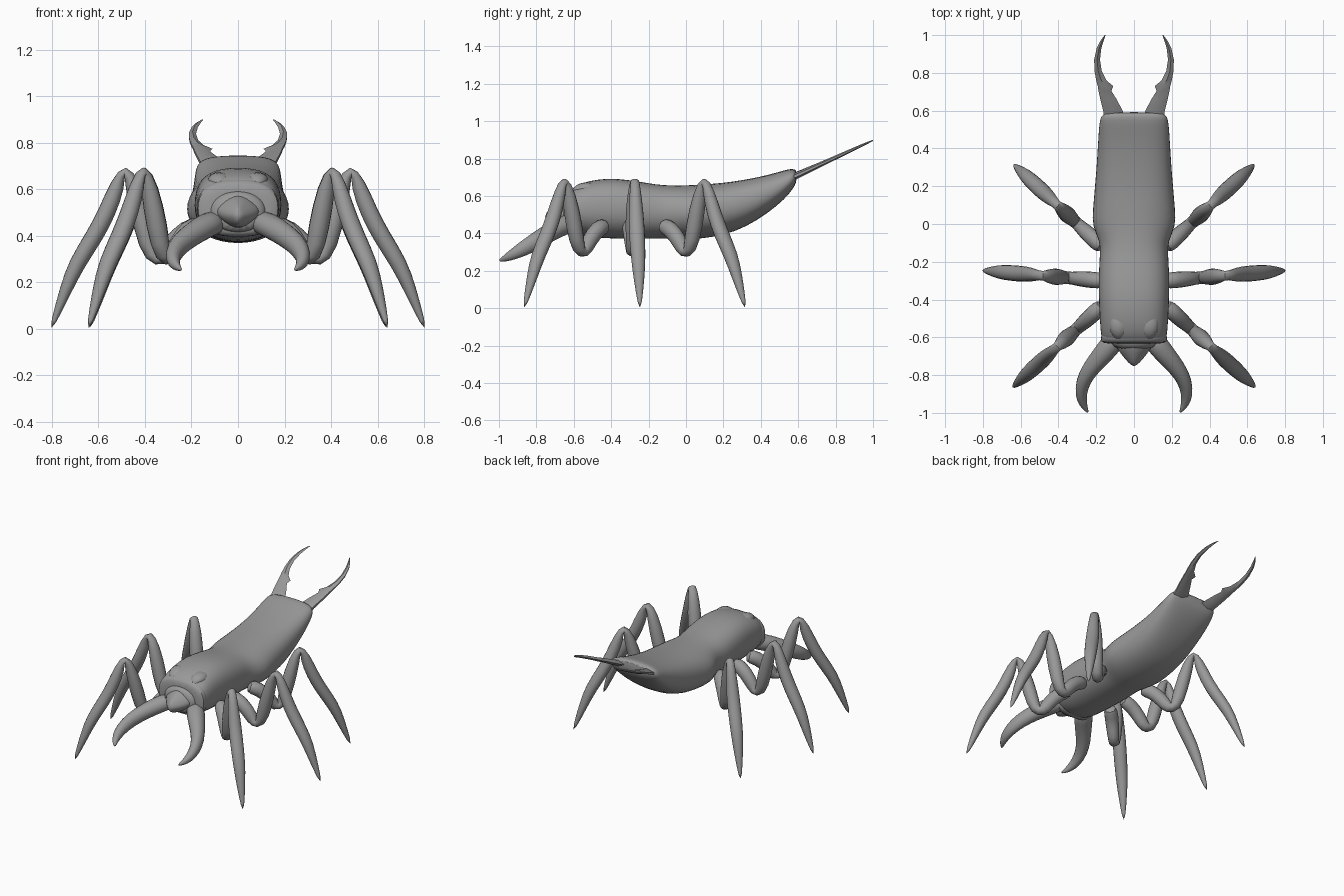
import bpy, bmesh, math
from mathutils import Vector

grey = bpy.data.materials.new("grey_shell")
grey.diffuse_color = (0.32, 0.32, 0.32, 1)


def finish(name, rings, subdiv=1, angle=60):
    """Skin a list of closed rings into a capped, smooth object."""
    bm = bmesh.new()
    vr = [[bm.verts.new(p) for p in r] for r in rings]
    n = len(vr[0])
    for a, b in zip(vr, vr[1:]):
        for i in range(n):
            bm.faces.new((a[i], a[(i + 1) % n], b[(i + 1) % n], b[i]))
    bm.faces.new(vr[0][::-1])
    bm.faces.new(vr[-1])
    bmesh.ops.recalc_face_normals(bm, faces=bm.faces)
    me = bpy.data.meshes.new(name)
    bm.to_mesh(me)
    bm.free()
    me.materials.append(grey)
    ob = bpy.data.objects.new(name, me)
    bpy.context.collection.objects.link(ob)
    bpy.ops.object.select_all(action='DESELECT')
    ob.select_set(True)
    bpy.context.view_layer.objects.active = ob
    if subdiv:
        ob.modifiers.new("smooth", 'SUBSURF').levels = subdiv
        ob.modifiers["smooth"].render_levels = subdiv
    bpy.ops.object.shade_smooth_by_angle(angle=math.radians(angle))
    return ob


def section(y, w, zb, zt, top, low=None, n=20):
    """Rounded-box cross-section with separate squareness above and below."""
    zm = (zb + zt) / 2
    ring = []
    for i in range(n):
        t = 2 * math.pi * i / n
        c, s = math.cos(t), math.sin(t)
        power = top if s > 0 else (low or top)
        x = math.copysign(abs(c) ** (2 / power), c) * w
        h = math.copysign(abs(s) ** (2 / power), s)
        ring.append(Vector((x, y, zm + h * (zt - zb) / 2)))
    return ring


def limb(name, pts, side, n=8, subdiv=1):
    """Tapered tube through (x, y, z, radius across, radius upright)."""
    P = [Vector((p[0] * side, p[1], p[2])) for p in pts]
    rings = []
    for i, p in enumerate(P):
        t = (P[min(i + 1, len(P) - 1)] - P[max(i - 1, 0)]).normalized()
        radial = Vector((P[-1].x - P[0].x, P[-1].y - P[0].y, 0)).normalized()
        u = radial.cross(Vector((0, 0, 1)))
        u = (u - t * u.dot(t)).normalized()
        v = t.cross(u)
        a, b = pts[i][3], pts[i][4]
        rings.append([p + u * a * math.cos(k * 2 * math.pi / n)
                      + v * b * math.sin(k * 2 * math.pi / n) for k in range(n)])
    return finish(name, rings, subdiv)


# Thorax and abdomen: y, half width, bottom, top, squareness above and below
body = [(-0.635, 0.145, 0.43, 0.61, 2.6, 2.2), (-0.615, 0.172, 0.405, 0.64, 2.6, 2.2),
        (-0.56, 0.18, 0.385, 0.672, 2.6, 2.2), (-0.48, 0.184, 0.375, 0.69, 2.6, 2.2),
        (-0.38, 0.189, 0.37, 0.698, 2.6, 2.2), (-0.25, 0.189, 0.37, 0.679, 2.5, 2.2),
        (-0.16, 0.182, 0.37, 0.663, 2.4, 2.2), (-0.09, 0.182, 0.37, 0.658, 2.3, 2.1),
        (-0.01, 0.226, 0.365, 0.658, 2.1, 2.0), (0.08, 0.22, 0.37, 0.663, 2.3, 2.1),
        (0.2, 0.209, 0.388, 0.671, 2.5, 2.2), (0.32, 0.199, 0.432, 0.689, 2.6, 2.3),
        (0.44, 0.192, 0.508, 0.713, 2.7, 2.3), (0.53, 0.186, 0.585, 0.74, 2.7, 2.3),
        (0.57, 0.178, 0.635, 0.748, 2.7, 2.3), (0.593, 0.155, 0.675, 0.738, 2.5, 2.3)]
finish("body", [section(*b) for b in body])

# Collar behind the head
finish("collar", [section(y, w, b, t, 2.6) for y, w, b, t in
                  [(-0.635, 0.15, 0.42, 0.61), (-0.625, 0.178, 0.40, 0.635),
                   (-0.59, 0.178, 0.39, 0.65), (-0.55, 0.16, 0.40, 0.65)]])

# Head and pointed beak
finish("head", [section(y, w, b, t, 2.1) for y, w, b, t in
                [(-0.58, 0.14, 0.41, 0.61), (-0.64, 0.12, 0.415, 0.59),
                 (-0.665, 0.09, 0.42, 0.575)]])
finish("beak", [section(y, w, b, t, 1.5, n=12) for y, w, b, t in
                [(-0.62, 0.115, 0.43, 0.59), (-0.66, 0.095, 0.43, 0.575),
                 (-0.71, 0.055, 0.435, 0.545), (-0.755, 0.01, 0.465, 0.51)]])

# Leg paths: distance outwards along the leg, height, two radii
leg_shape = [(0.0, 0.445, 0.048, 0.05), (0.11, 0.425, 0.048, 0.05),
             (0.21, 0.36, 0.045, 0.047), (0.275, 0.295, 0.036, 0.043),
             (0.335, 0.30, 0.036, 0.043), (0.39, 0.44, 0.052, 0.049),
             (0.455, 0.61, 0.043, 0.041), (0.512, 0.702, 0.022, 0.026),
             (0.56, 0.62, 0.034, 0.038), (0.63, 0.50, 0.045, 0.042),
             (0.71, 0.40, 0.047, 0.042), (0.83, 0.28, 0.044, 0.04),
             (0.90, 0.17, 0.034, 0.03), (1.0, -0.005, 0.008, 0.009)]
legs = {"front_leg": ((0.16, -0.425), (0.645, -0.867)),
        "middle_leg": ((0.15, -0.302), (0.805, -0.246)),
        "rear_leg": ((0.16, -0.13), (0.64, 0.318))}

for side, tag in ((1, "right"), (-1, "left")):
    for name, (a, b) in legs.items():
        pts = [(a[0] + (b[0] - a[0]) * d, a[1] + (b[1] - a[1]) * d, z, r, q)
               for d, z, r, q in leg_shape]
        limb(name + "_" + tag, pts, side)

    # Curved jaw
    limb("jaw_" + tag,
         [(0.08, -0.58, 0.465, 0.064, 0.058), (0.135, -0.655, 0.445, 0.064, 0.058),
          (0.20, -0.73, 0.405, 0.055, 0.056), (0.255, -0.80, 0.36, 0.046, 0.053),
          (0.28, -0.87, 0.318, 0.038, 0.045), (0.278, -0.93, 0.285, 0.03, 0.032),
          (0.262, -0.97, 0.265, 0.018, 0.019), (0.242, -1.0, 0.253, 0.005, 0.006)], side)

    # Low thorax bump
    limb("bump_" + tag,
         [(0.08, -0.61, 0.615, 0.02, 0.015), (0.08, -0.575, 0.635, 0.05, 0.034),
          (0.08, -0.53, 0.645, 0.06, 0.038), (0.08, -0.45, 0.64, 0.04, 0.02)], side)

    # Flat toothed tail pincer: y, inner x, outer x, half thickness
    pincer = [(0.55, 0.05, 0.158, 0.02), (0.60, 0.06, 0.163, 0.02),
              (0.66, 0.092, 0.178, 0.017), (0.705, 0.12, 0.188, 0.015),
              (0.73, 0.11, 0.192, 0.014), (0.76, 0.146, 0.20, 0.013),
              (0.81, 0.171, 0.209, 0.012), (0.87, 0.18, 0.211, 0.01),
              (0.93, 0.173, 0.198, 0.008), (0.97, 0.161, 0.178, 0.006),
              (1.0, 0.150, 0.155, 0.003)]
    rings = []
    for y, i, o, h in pincer:
        z = 0.70 + (y - 0.57) * 0.46
        m = (i + o) / 2
        rings.append([Vector((x * side, y, z + dz)) for x, dz in
                      ((i, 0), (m, h), (o, h * 0.4), (o, -h * 0.4), (m, -h))])
    finish("tail_pincer_" + tag, rings, 0, 40)
